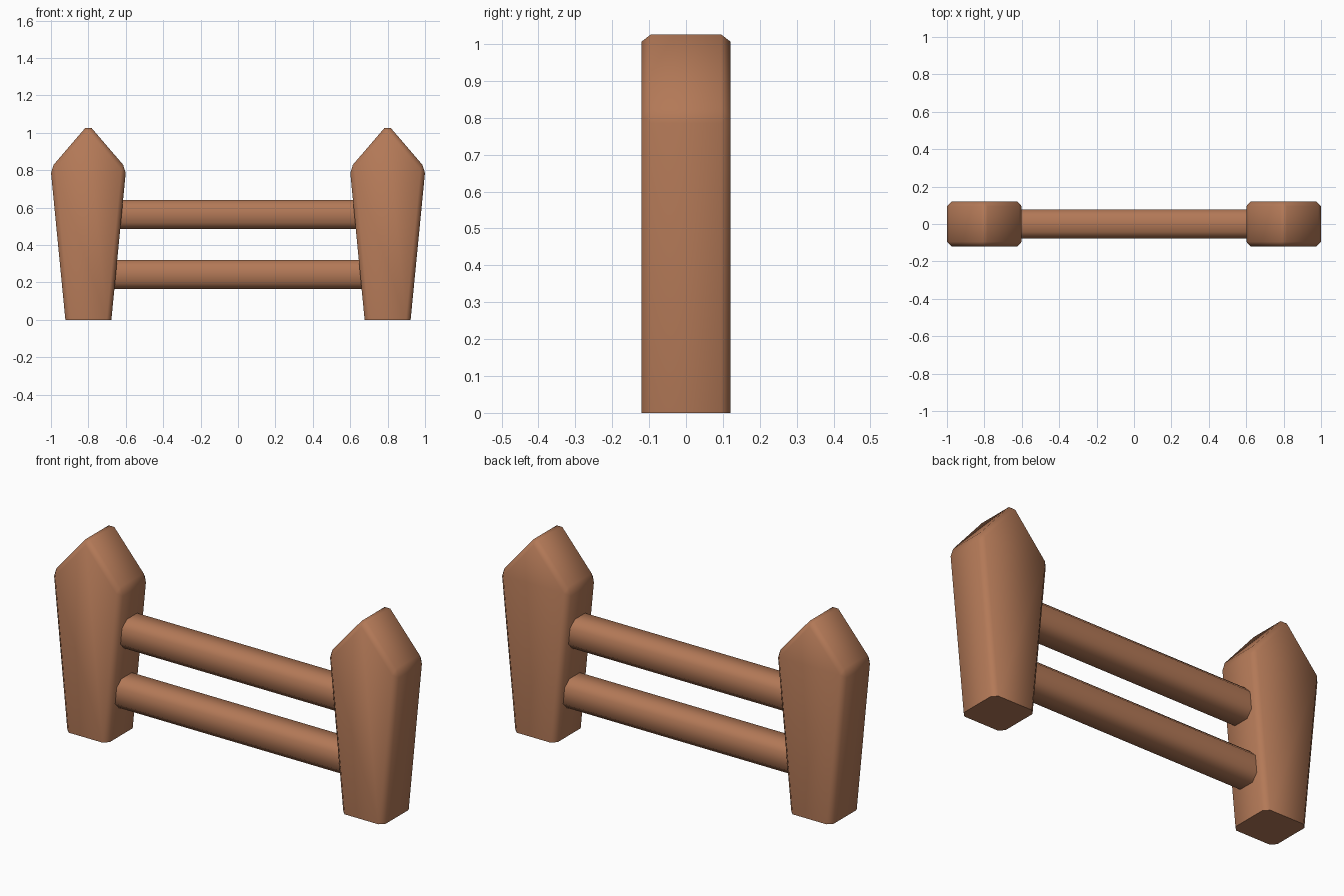
import bpy, bmesh

if "Cube" in bpy.data.objects:
    bpy.data.objects.remove(bpy.data.objects["Cube"])

wood = bpy.data.materials.new("brown wood")
wood.diffuse_color = (0.45, 0.19, 0.095, 1)
wood.use_nodes = True
wood.node_tree.nodes["Principled BSDF"].inputs["Base Color"].default_value = wood.diffuse_color


def prism(name, profile, axis, lo, hi, bevel, keep):
    """Extrude a 2D profile along x or y, chamfer the edges chosen by keep."""
    bm = bmesh.new()
    place = (lambda a, b, d: (d, a, b)) if axis == "x" else (lambda a, b, d: (a, d, b))
    base = bm.faces.new([bm.verts.new(place(a, b, lo)) for a, b in profile])
    new = bmesh.ops.extrude_face_region(bm, geom=[base])["geom"]
    for v in new:
        if isinstance(v, bmesh.types.BMVert):
            v.co[0 if axis == "x" else 1] = hi
    bmesh.ops.recalc_face_normals(bm, faces=bm.faces)
    bmesh.ops.bevel(bm, geom=[e for e in bm.edges if keep(e)], offset=bevel,
                    offset_type="OFFSET", segments=1, profile=0.5,
                    affect="EDGES", clamp_overlap=True)
    bmesh.ops.recalc_face_normals(bm, faces=bm.faces)
    me = bpy.data.meshes.new(name)
    bm.to_mesh(me)
    bm.free()
    me.materials.append(wood)
    ob = bpy.data.objects.new(name, me)
    bpy.context.collection.objects.link(ob)
    bpy.ops.object.select_all(action="DESELECT")
    ob.select_set(True)
    bpy.context.view_layer.objects.active = ob
    bpy.ops.object.shade_smooth_by_angle(angle=1.05)
    return ob


# Pointed posts, tapering to the ground, chamfered except at the foot
for side, cx in (("left", -0.8), ("right", 0.8)):
    outline = [(cx - 0.123, 0), (cx + 0.123, 0), (cx + 0.202, 0.81),
               (cx, 1.045), (cx - 0.202, 0.81)]
    prism(side + "_post", outline, "y", -0.12, 0.12, 0.025,
          lambda e: max(v.co.z for v in e.verts) > 0.01)

# Two chamfered rails running into the posts
r = 0.078
for name, z in (("lower_rail", 0.242), ("upper_rail", 0.562)):
    square = [(-r, z - r), (r, z - r), (r, z + r), (-r, z + r)]
    prism(name, square, "x", -0.72, 0.72, 0.035,
          lambda e: abs(e.verts[0].co.x - e.verts[1].co.x) > 0.1)
